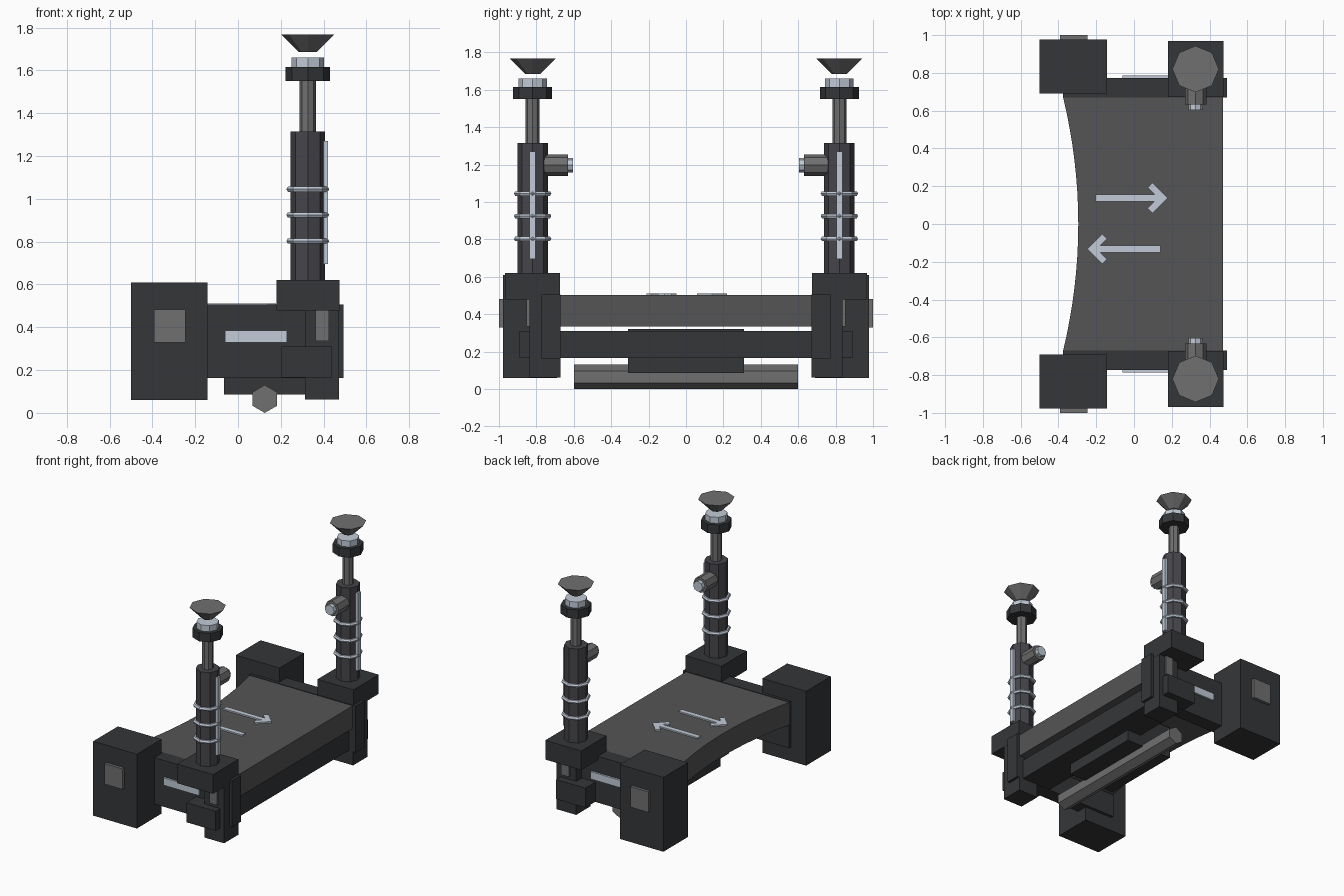
import bpy, bmesh, math
from mathutils import Vector

if "Cube" in bpy.data.objects:
    bpy.data.objects.remove(bpy.data.objects["Cube"])


def material(name, r, g, b):
    m = bpy.data.materials.new(name)
    m.diffuse_color = (r, g, b, 1)
    m.use_nodes = True
    m.node_tree.nodes["Principled BSDF"].inputs["Base Color"].default_value = m.diffuse_color
    return m


DARK = material("dark_plastic", 0.035, 0.037, 0.04)
DECK = material("deck_grey", 0.09, 0.09, 0.092)
TUBE = material("tube_grey", 0.06, 0.06, 0.07)
STEEL = material("steel_grey", 0.16, 0.16, 0.16)
LIGHT = material("light_metal", 0.54, 0.6, 0.69)


def box(name, x, y, z, mat):
    """Box from (min, max) pairs."""
    bm = bmesh.new()
    bmesh.ops.create_cube(bm, size=1)
    for v in bm.verts:
        v.co = Vector([(a + b) / 2 + c * (b - a) for (a, b), c in zip((x, y, z), v.co)])
    return finish(name, bm, mat)


def finish(name, bm, mat):
    bmesh.ops.recalc_face_normals(bm, faces=bm.faces[:])
    me = bpy.data.meshes.new(name)
    bm.to_mesh(me)
    bm.free()
    me.materials.append(mat)
    ob = bpy.data.objects.new(name, me)
    bpy.context.collection.objects.link(ob)
    return ob


def tube(name, start, end, r1, r2, mat, sides=8):
    """Faceted cylinder or cone between two points."""
    start, end = Vector(start), Vector(end)
    axis = end - start
    bm = bmesh.new()
    bmesh.ops.create_cone(bm, cap_ends=True, segments=sides, radius1=r1,
                          radius2=r2, depth=axis.length)
    ob = finish(name, bm, mat)
    ob.location = (start + end) / 2
    ob.rotation_euler = axis.to_track_quat('Z', 'Y').to_euler()
    return ob


def prism(name, outline, z0, z1, mat):
    """Extruded flat outline."""
    bm = bmesh.new()
    face = bm.faces.new([bm.verts.new((x, y, z0)) for x, y in outline])
    top = bmesh.ops.extrude_face_region(bm, geom=[face])["geom"]
    for v in top:
        if isinstance(v, bmesh.types.BMVert):
            v.co.z = z1
    return finish(name, bm, mat)


# Deck with a concave rear edge
N = 16
curve = [(-0.295 - 0.08 * t * t, 0.67 * t) for t in (1 - 2 * i / N for i in range(N + 1))]
prism("deck", curve + [(0.47, -0.67), (0.47, 0.67)], 0.335, 0.502, DECK)

# Direction arrows on the deck
W = 0.018
for name, tip, tail, y, s in (("arrow_right", 0.178, -0.205, 0.138, 1),
                              ("arrow_left", -0.248, 0.14, -0.132, -1)):
    d = W * math.sqrt(2)
    a = 0.08
    pts = [(tip, y), (tip - s * a, y + a), (tip - s * (a + d), y + a - d),
           (tip - s * (2 * d + W), y + W), (tail, y + W), (tail, y - W),
           (tip - s * (2 * d + W), y - W), (tip - s * (a + d), y - a + d),
           (tip - s * a, y - a)]
    prism(name, pts, 0.5, 0.512, LIGHT)

# Under-deck beam, carriage and hexagonal roller
box("cross_beam", (0.2, 0.44), (-0.89, 0.89), (0.165, 0.31), DARK)
box("carriage_box", (-0.065, 0.315), (-0.31, 0.31), (0.085, 0.322), DARK)
roller = tube("roller", (0, -0.6, 0), (0, 0.6, 0), 0.065, 0.065, STEEL, 6)
roller.location = (0.125, 0, 0.065)
roller.rotation_euler = (math.pi / 2, 0, 0)

# Everything at the two ends, mirrored in y
PX, PY = 0.326, 0.82
for side, s in (("front", -1), ("back", 1)):
    def sbox(name, x, y, z, mat):
        return box(f"{side}_{name}", x, tuple(sorted((s * y[0], s * y[1]))), z, mat)

    # End frame
    sbox("side_wall", (-0.375, 0.493), (0.67, 0.773), (0.163, 0.506), DARK)
    sbox("side_strip", (-0.06, 0.23), (0.765, 0.787), (0.33, 0.385), LIGHT)
    sbox("end_block", (-0.5, -0.143), (0.69, 0.978), (0.06, 0.61), DARK)
    sbox("end_plate", (-0.392, -0.245), (0.97, 1.0), (0.33, 0.482), STEEL)
    sbox("leg", (0.312, 0.473), (0.67, 0.838), (0.062, 0.5), DARK)
    sbox("leg_plate", (0.362, 0.425), (0.83, 0.852), (0.335, 0.482), STEEL)
    sbox("post_base", (0.18, 0.474), (0.673, 0.968), (0.478, 0.62), DARK)

    # Telescopic post
    for name, z0, z1, r0, r1, mat in (
            ("post_tube", 0.6, 1.315, 0.081, 0.081, TUBE),
            ("post_rod", 1.3, 1.56, 0.038, 0.038, STEEL),
            ("post_collar", 1.55, 1.615, 0.104, 0.104, DARK),
            ("post_cap", 1.61, 1.66, 0.076, 0.076, LIGHT),
            ("post_cup", 1.685, 1.768, 0.04, 0.123, STEEL)):
        tube(f"{side}_{name}", (PX, s * PY, z0), (PX, s * PY, z1), r0, r1, mat)
    sbox("post_scale", (0.39, 0.42), (PY - 0.016, PY + 0.016), (0.695, 1.27), LIGHT)

    # Clamp rings
    for i, z in enumerate((0.803, 0.925, 1.045)):
        bpy.ops.mesh.primitive_torus_add(location=(PX, s * PY, z), major_segments=8,
                                         minor_segments=6, major_radius=0.086,
                                         minor_radius=0.014)
        ring = bpy.context.object
        ring.name = f"{side}_ring_{i + 1}"
        ring.data.materials.append(LIGHT)

    # Locking knob on the inner side
    tube(f"{side}_lock_knob", (PX, s * 0.76, 1.197), (PX, s * 0.632, 1.197),
         0.057, 0.057, STEEL)
    tube(f"{side}_lock_tip", (PX, s * 0.64, 1.197), (PX, s * 0.604, 1.197),
         0.038, 0.038, LIGHT)
